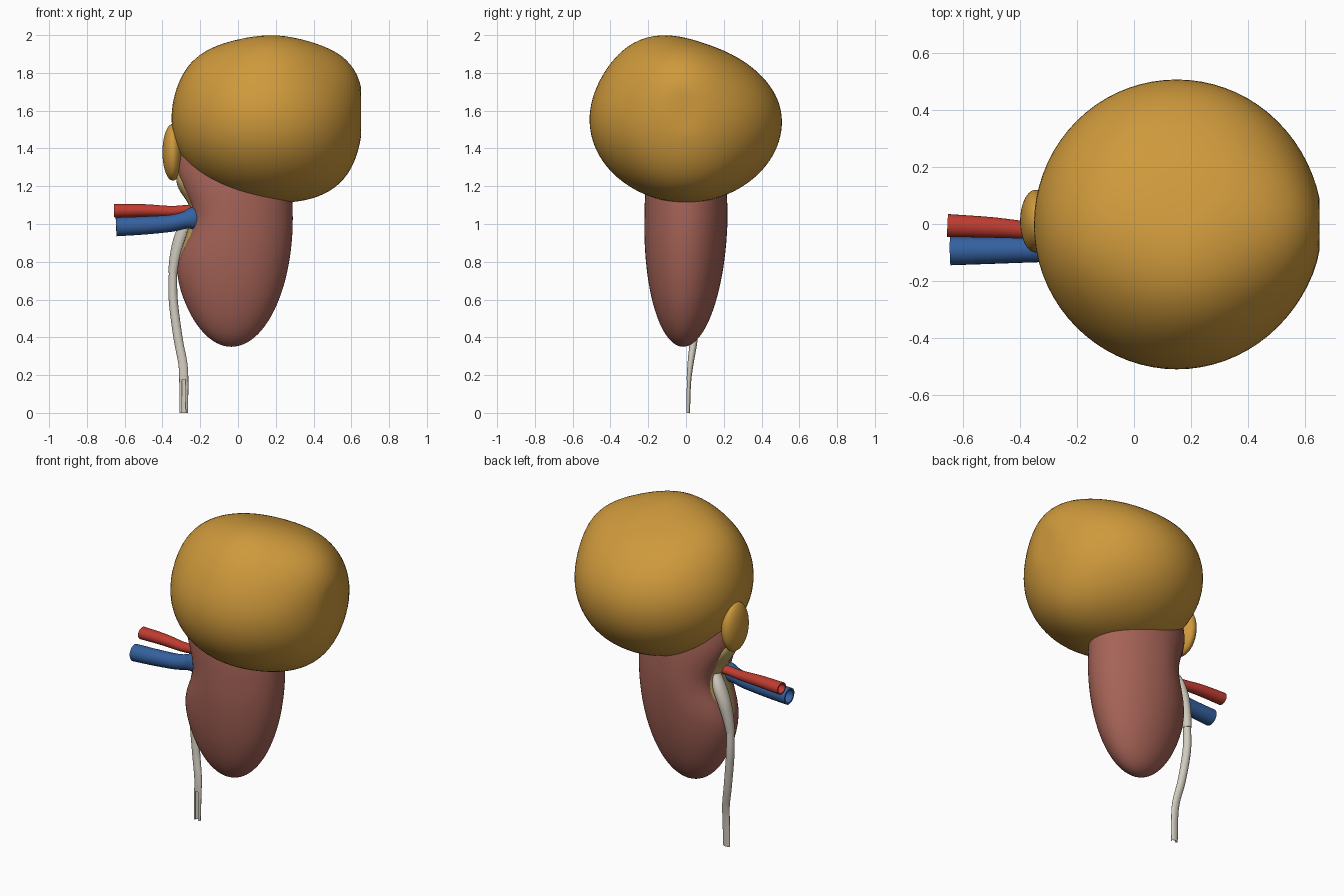
import bpy, bmesh, math
from mathutils import Vector

cube = bpy.data.objects.get("Cube")
if cube:
    bpy.data.objects.remove(cube)


def material(name, r, g, b):
    m = bpy.data.materials.new(name)
    m.use_nodes = True
    m.diffuse_color = (r, g, b, 1)
    bsdf = next(n for n in m.node_tree.nodes if n.type == 'BSDF_PRINCIPLED')
    bsdf.inputs["Base Color"].default_value = (r, g, b, 1)
    bsdf.inputs["Roughness"].default_value = 0.6
    return m


ochre = material("ochre", .62, .32, .045)
flesh = material("flesh", .38, .125, .095)
red = material("artery red", .52, .045, .03)
blue = material("vein blue", .035, .12, .35)
cream = material("cream", .64, .60, .52)
fat_yellow = material("fat yellow", .50, .36, .12)


def finish(name, bm, mat):
    bmesh.ops.recalc_face_normals(bm, faces=bm.faces)
    mesh = bpy.data.meshes.new(name)
    bm.to_mesh(mesh)
    bm.free()
    mesh.materials.append(mat)
    ob = bpy.data.objects.new(name, mesh)
    bpy.context.collection.objects.link(ob)
    bpy.ops.object.select_all(action='DESELECT')
    ob.select_set(True)
    bpy.context.view_layer.objects.active = ob
    bpy.ops.object.shade_smooth_by_angle(angle=math.radians(45))
    return ob


def blob(name, mat, shape):
    """Unit sphere whose points are moved by a shape function."""
    bm = bmesh.new()
    bmesh.ops.create_uvsphere(bm, u_segments=72, v_segments=48, radius=1)
    for v in bm.verts:
        v.co = shape(v.co.normalized())
    return finish(name, bm, mat)


def spline(points, steps=8):
    """Catmull-Rom through points of any dimension."""
    pts = [Vector(p) for p in points]
    pts = [2 * pts[0] - pts[1]] + pts + [2 * pts[-1] - pts[-2]]
    out = []
    for a, b, c, d in zip(pts, pts[1:], pts[2:], pts[3:]):
        for i in range(steps):
            t = i / steps
            out.append(.5 * (2 * b + (c - a) * t + (2 * a - 5 * b + 4 * c - d) * t * t
                             + (3 * b - a - 3 * c + d) * t ** 3))
    return out + [pts[-2]]


def tube(name, mat, points, hollow=False, sides=24, slit=None):
    """Loft ellipses along a path of (x, y, z, in-plane radius, y radius)."""
    path = spline(points)
    centres = [Vector(p[:3]) for p in path]
    bm = bmesh.new()

    def rings(scale):
        made = []
        for i, p in enumerate(path):
            t = (centres[min(i + 1, len(path) - 1)] - centres[max(i - 1, 0)]).normalized()
            side = Vector((0, 1, 0))
            side = (side - t * side.dot(t)).normalized()
            other = t.cross(side)
            made.append([bm.verts.new(centres[i]
                         + other * (p[3] * scale * math.cos(math.tau * k / sides))
                         + side * (p[4] * scale * math.sin(math.tau * k / sides)))
                         for k in range(sides)])
        return made

    loops = rings(1)
    if hollow:
        loops += rings(.78)[::-1]
        loops.append(loops[0])
    else:
        bm.faces.new(loops[0])
        bm.faces.new(loops[-1])
    for a, b in zip(loops, loops[1:]):
        for k in range(sides):
            n = (k + 1) % sides
            bm.faces.new((a[k], a[n], b[n], b[k]))
    if slit:
        bmesh.ops.delete(bm, geom=[f for f in bm.faces if slit(f.calc_center_median())],
                         context='FACES')
    return finish(name, bm, mat)


# Kidney body, dented on one side for the hilum
def kidney_shape(d):
    ring = max(1e-4, math.hypot(d.x, d.y))
    x, y, z = -.035 + .325 * d.x, .22 * d.y, 1.03 + .68 * d.z
    g = math.exp(-((z - 1.03) / .17) ** 2) * max(0, -d.x / ring)
    x += g * (.09 + .06 * math.exp(-(y / .09) ** 2))
    return Vector((x, y - .015 * max(0, -d.z), z))


blob("kidney", flesh, kidney_shape)

# Large lumpy growth: direction, height and spread of each swelling or hollow
swellings = [((.1, -.4, .91), .10, .5), ((-.68, -.15, .72), .07, .45),
             ((.78, -.05, .62), .12, .45), ((.65, 0, -.75), .10, .5),
             ((0, .2, .98), -.05, .45), ((0, .7, .7), -.05, .5)]


def growth_shape(d):
    f = 1 + sum(a * math.exp(-(d - Vector(c)).length_squared / w ** 2)
                for c, a, w in swellings)
    return Vector((min(.652, .15 + .5 * d.x * f), .51 * d.y * f, 1.55 + .43 * d.z * f))


blob("growth", ochre, growth_shape)

# Small gland cap beside the growth
blob("gland", ochre,
     lambda d: Vector((-.345 + .055 * d.x, .01 + .11 * d.y, 1.38 + .15 * d.z)))

# Fat lining the hilum
tube("hilum_fat", fat_yellow, [
    (-.31, 0, 1.29, .01, .03), (-.285, 0, 1.22, .04, .08), (-.22, 0, 1.12, .045, .10),
    (-.205, 0, 1.03, .045, .11), (-.235, 0, .92, .045, .10), (-.285, 0, .81, .03, .07),
    (-.30, 0, .76, .01, .03)])

# Blood vessels with open ends
tube("artery", red, [
    (-.655, -.005, 1.07, .036, .04), (-.5, -.012, 1.072, .033, .036),
    (-.36, -.022, 1.068, .028, .03), (-.27, -.022, 1.075, .026, .03),
    (-.17, -.02, 1.08, .028, .03)], hollow=True)
tube("vein", blue, [
    (-.645, -.095, .985, .05, .05), (-.5, -.093, .992, .048, .047),
    (-.36, -.09, 1.003, .045, .045), (-.28, -.088, 1.02, .046, .045),
    (-.235, -.085, 1.03, .06, .05), (-.17, -.07, 1.035, .062, .05)], hollow=True)

# Collecting funnel and the long duct below it
tube("renal_pelvis", cream, [
    (-.24, .04, 1.07, .02, .03), (-.27, .055, 1.0, .035, .045),
    (-.305, .06, .92, .036, .042), (-.33, .058, .83, .031, .034),
    (-.345, .055, .74, .025, .026)])
tube("ureter", cream, [
    (-.344, .055, .76, .022, .022), (-.343, .055, .6, .024, .024),
    (-.318, .042, .4, .024, .021), (-.292, .024, .26, .024, .016),
    (-.287, .015, .16, .024, .012), (-.288, .011, 0, .023, .01)], hollow=True,
    slit=lambda c: c.z < .17 and abs(c.x + .287) < .01 and c.y < .012)
